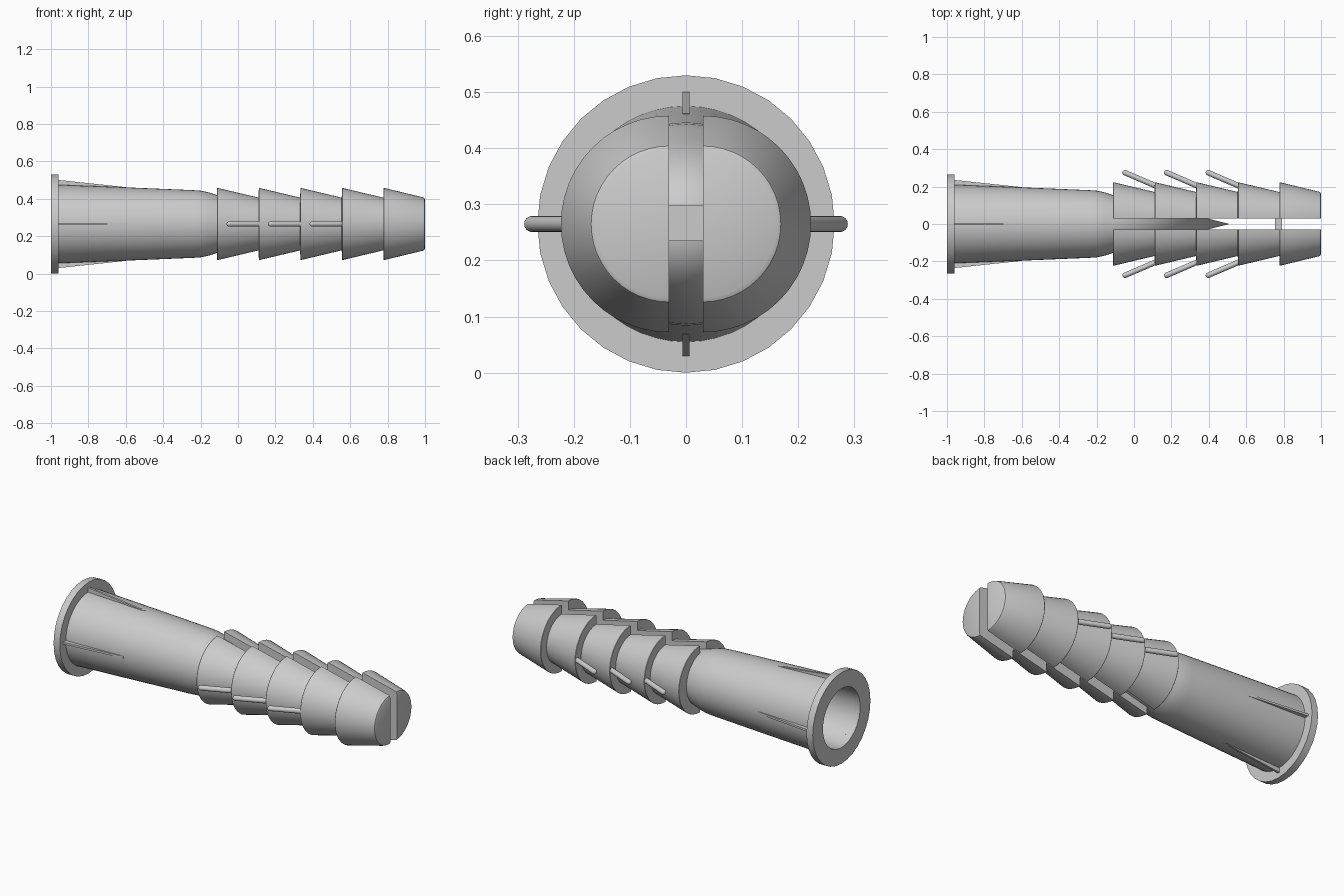
import bpy, bmesh, math
from mathutils import Matrix, Vector

if "Cube" in bpy.data.objects:
    bpy.data.objects.remove(bpy.data.objects["Cube"])

AXIS_Z = 0.265   # height of the long axis


def finish(name, bm, smooth=True):
    bmesh.ops.remove_doubles(bm, verts=bm.verts, dist=1e-5)
    bmesh.ops.recalc_face_normals(bm, faces=bm.faces)
    mesh = bpy.data.meshes.new(name)
    bm.to_mesh(mesh)
    bm.free()
    ob = bpy.data.objects.new(name, mesh)
    bpy.context.collection.objects.link(ob)
    if smooth:
        bpy.ops.object.select_all(action='DESELECT')
        ob.select_set(True)
        bpy.context.view_layer.objects.active = ob
        bpy.ops.object.shade_smooth_by_angle(angle=math.radians(30))
    return ob


def skin(bm, rings, wrap):
    """Join successive closed rings of vertices with quads."""
    pairs = list(zip(rings, rings[1:])) + ([(rings[-1], rings[0])] if wrap else [])
    for a, b in pairs:
        n = len(a)
        for i in range(n):
            j = (i + 1) % n
            bm.faces.new((a[i], a[j], b[j], b[i]))


def lathe(name, profile, segs, matrix, wrap):
    """Turn (x, radius) points around the local x axis."""
    bm = bmesh.new()
    angles = [2 * math.pi * i / segs for i in range(segs)]
    rings = [[bm.verts.new(matrix @ Vector((x, r * math.sin(a), r * math.cos(a))))
              for a in angles] for x, r in profile]
    skin(bm, rings, wrap)
    bmesh.ops.remove_doubles(bm, verts=bm.verts, dist=1e-5)
    return finish(name, bm)


def box(name, lo, hi):
    bm = bmesh.new()
    bmesh.ops.create_cube(bm, size=1)
    for v in bm.verts:
        v.co = [l + (h - l) * (c + 0.5) for l, h, c in zip(lo, hi, v.co)]
    return finish(name, bm, False)


centre = Matrix.Translation((0, 0, AXIS_Z))

# Collar at the open end
lathe("collar", [(-1, 0.171), (-1, 0.265), (-0.96, 0.265), (-0.96, 0.171)], 32, centre, True)

# Hollow sleeve, running on into a cone between the two barbed jaws
lathe("sleeve", [(-0.96, 0.171), (-0.96, 0.21), (-0.6, 0.196), (-0.24, 0.181), (-0.2, 0.178),
                 (-0.16, 0.17), (-0.11, 0.154), (0.51, 0.0), (0.44, 0.0),
                 (-0.11, 0.13)], 48, centre, True)


# Two barbed jaws with D-shaped sections, split by the slot
def jaw(name, side):
    step = 0.2222
    profile = []
    for k in range(5):
        x = -0.111 + step * k
        profile += [(x, 0.192), (x + 0.002, 0.193), (x + step - 0.001, 0.141)]
    profile[-1] = (0.988, 0.143)
    profile += [(0.996, 0.139), (1.0, 0.131)]
    bm = bmesh.new()
    rings = []
    for x, r in profile:
        rings.append([bm.verts.new((x, side * (0.03 + r * math.cos(a)), AXIS_Z + r * math.sin(a)))
                      for a in [math.pi * (i / 24 - 0.5) for i in range(25)]])
    skin(bm, rings, False)
    bm.faces.new(rings[0])
    bm.faces.new(rings[-1])
    finish(name, bm)


# Springy anchor fin: a rounded bar swept back from the jaw
def fin(name, x, side):
    tip = Vector((x, side * 0.274, AXIS_Z))
    root = Vector((x + 0.2, side * 0.188, AXIS_Z))
    r, length = 0.0145, (root - tip).length
    turn = Vector((1, 0, 0)).rotation_difference(root - tip).to_matrix().to_4x4()
    cap = [(-r * math.cos(t), r * math.sin(t)) for t in [math.pi / 8 * i for i in range(5)]]
    lathe(name, cap + [(length, r), (length, 0)], 16, Matrix.Translation(tip) @ turn, False)


for side, label in ((-1, "front"), (1, "back")):
    jaw(label + "_jaw", side)
    for k in range(3):
        fin(f"{label}_fin_{k + 1}", -0.047 + 0.2222 * k, side)

# Small bridge tying the jaws together near the tip
box("jaw_bridge", (0.755, -0.035, 0.235), (0.79, 0.035, 0.298))

# Four thin tapered ribs behind the collar
for k in range(4):
    bm = bmesh.new()
    turn = centre @ Matrix.Rotation(k * math.pi / 2, 4, 'X')
    rings = [[bm.verts.new(turn @ Vector((x, y, z)))
              for x, z in ((-0.965, 0.19), (-0.965, 0.236), (-0.6, 0.197), (-0.6, 0.185))]
             for y in (-0.006, 0.006)]
    skin(bm, rings, False)
    bm.faces.new(rings[0])
    bm.faces.new(rings[1])
    finish(f"collar_rib_{k + 1}", bm, False)
